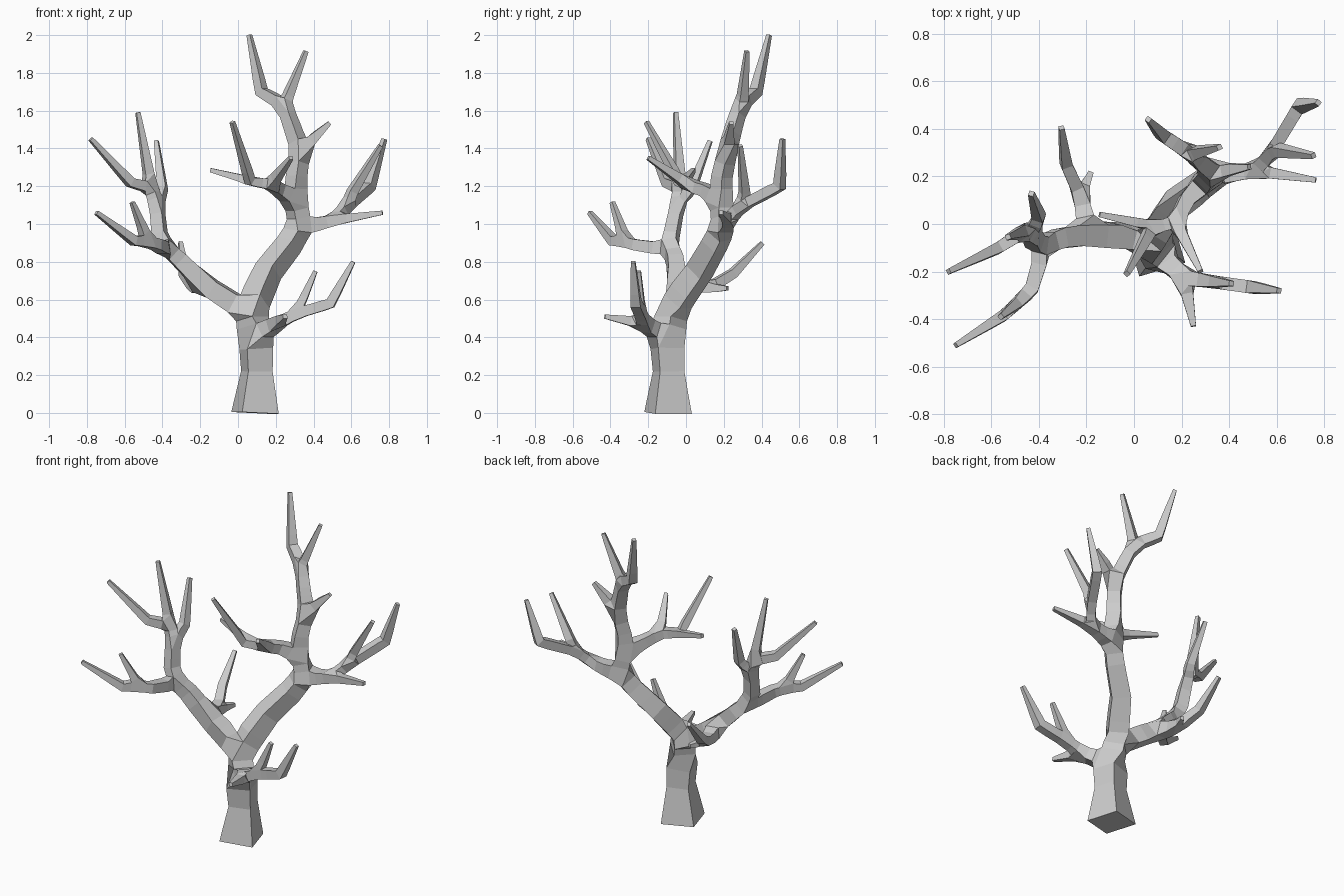
import bpy

default_cube = bpy.data.objects.get("Cube")
if default_cube:
    bpy.data.objects.remove(default_cube, do_unlink=True)

# The tree is one skeleton of joints and bones, skinned with square sections
joints, bones, radii = [], [], []
TIP = 0.011


def grow(parent, path, thick, thin=TIP):
    """Add a chain of joints that tapers from thick to thin; return its indices."""
    first = len(joints)
    last_step = max(len(path) - 1, 1)
    for step, point in enumerate(path):
        index = len(joints)
        previous = parent if step == 0 else index - 1
        if previous is not None:
            bones.append((previous, index))
        blend = step / last_step if len(path) > 1 else 1
        joints.append(point)
        radii.append(thick + (thin - thick) * blend)
    return list(range(first, len(joints)))


def twig(parent, *path, thick=0.024):
    """Add a thin shoot that ends in a blunt tip."""
    return grow(parent, path, thick)


# Trunk: flared foot, waist, then two fork joints
foot = grow(None, [(0.09, -0.095, 0), (0.1, -0.092, 0.22)], 0.101, 0.067)
trunk = grow(foot[-1], [(0.097, -0.098, 0.34), (0.09, -0.095, 0.41),
                        (0.07, -0.075, 0.54)], 0.072, 0.06)
low_fork, main_fork = trunk[-2:]

# Low front branch with three shoots
low = grow(low_fork, [(0.15, -0.17, 0.44), (0.21, -0.225, 0.475),
                      (0.31, -0.24, 0.525)], 0.04, 0.027)
twig(low[1], (0.25, -0.43, 0.51))
twig(low[2], (0.41, -0.25, 0.75))
twig(low[2], (0.49, -0.265, 0.58), (0.61, -0.28, 0.8), thick=0.027)

# Left limb
left = grow(main_fork, [(-0.02, -0.05, 0.58), (-0.19, -0.045, 0.69),
                        (-0.31, -0.06, 0.81), (-0.38, -0.085, 0.875)],
            0.052, 0.036)

# Rear shoot of the left limb
rear = grow(left[1], [(-0.225, 0.12, 0.66)], 0.03, 0.028)
twig(rear[0], (-0.285, 0.25, 0.74), (-0.305, 0.405, 0.9))
twig(rear[0], (-0.18, 0.22, 0.66))

# Forward branch of the left limb
forward = grow(left[-1], [(-0.4, -0.17, 0.875), (-0.43, -0.27, 0.89),
                          (-0.475, -0.32, 0.905)], 0.032, 0.026)
twig(forward[-1], (-0.56, -0.39, 1.115))
twig(forward[-1], (-0.55, -0.385, 0.91), (-0.75, -0.51, 1.06))

# Upright branch of the left limb, with three shoots
upright = grow(left[-1], [(-0.415, -0.075, 0.95), (-0.43, -0.045, 1.1),
                          (-0.46, -0.03, 1.19)], 0.035, 0.028)
twig(upright[1], (-0.4, 0.03, 1.19), (-0.432, 0.128, 1.44))
twig(upright[2], (-0.53, -0.055, 1.59))
twig(upright[2], (-0.57, -0.1, 1.22), (-0.78, -0.2, 1.45))

# Right limb
right = grow(main_fork, [(0.11, -0.01, 0.64), (0.16, 0.07, 0.75),
                         (0.27, 0.15, 0.89), (0.33, 0.2, 0.99)], 0.06, 0.048)

# Outer branch of the right limb
outer = grow(right[-1], [(0.42, 0.215, 1), (0.51, 0.225, 1.02)], 0.036, 0.028)
twig(outer[-1], (0.765, 0.185, 1.06))
outer_fork = grow(outer[-1], [(0.575, 0.295, 1.095)], 0.026, 0.026)
twig(outer_fork[0], (0.605, 0.31, 1.17), (0.755, 0.287, 1.415))
twig(outer_fork[0], (0.695, 0.495, 1.2), (0.775, 0.51, 1.45), thick=0.027)

# Leader: the tallest stem, forked at the top
leader = grow(right[-1], [(0.305, 0.185, 1.12), (0.31, 0.19, 1.25),
                          (0.33, 0.22, 1.39), (0.285, 0.255, 1.52),
                          (0.245, 0.29, 1.63)], 0.044, 0.03)
twig(leader[2], (0.485, 0.24, 1.535), thick=0.026)
twig(leader[-1], (0.265, 0.3, 1.68), (0.36, 0.323, 1.915))
twig(leader[-1], (0.125, 0.37, 1.7), (0.06, 0.44, 2), thick=0.027)

# Inner branch that leans forward from the leader
inner = grow(leader[0], [(0.22, 0.1, 1.18), (0.175, 0.01, 1.21),
                         (0.1, -0.012, 1.22)], 0.032, 0.024)
twig(inner[1], (0.28, -0.2, 1.35))
twig(inner[2], (-0.145, 0.04, 1.285), thick=0.02)
twig(inner[2], (0.065, -0.035, 1.225), (-0.03, -0.21, 1.54))

# Skin the skeleton into one faceted mesh
mesh = bpy.data.meshes.new("bare_tree")
mesh.from_pydata(joints, bones, [])
tree = bpy.data.objects.new("bare_tree", mesh)
bpy.context.scene.collection.objects.link(tree)
skin = tree.modifiers.new("branch_skin", 'SKIN')
skin.use_x_symmetry = False
skin.use_smooth_shade = False
skin.branch_smoothing = 0
if not mesh.skin_vertices:
    bpy.context.view_layer.objects.active = tree
    bpy.ops.mesh.customdata_skin_add()
for index, vertex in enumerate(mesh.skin_vertices[0].data):
    vertex.radius = (radii[index], radii[index])
    vertex.use_root = index == 0

# Pale grey bark
bark = bpy.data.materials.new("pale_grey_bark")
bark.use_nodes = True
bark_colour = (0.6, 0.6, 0.6, 1)
bark.diffuse_color = bark_colour
bark.node_tree.nodes["Principled BSDF"].inputs["Base Color"].default_value = bark_colour
mesh.materials.append(bark)
